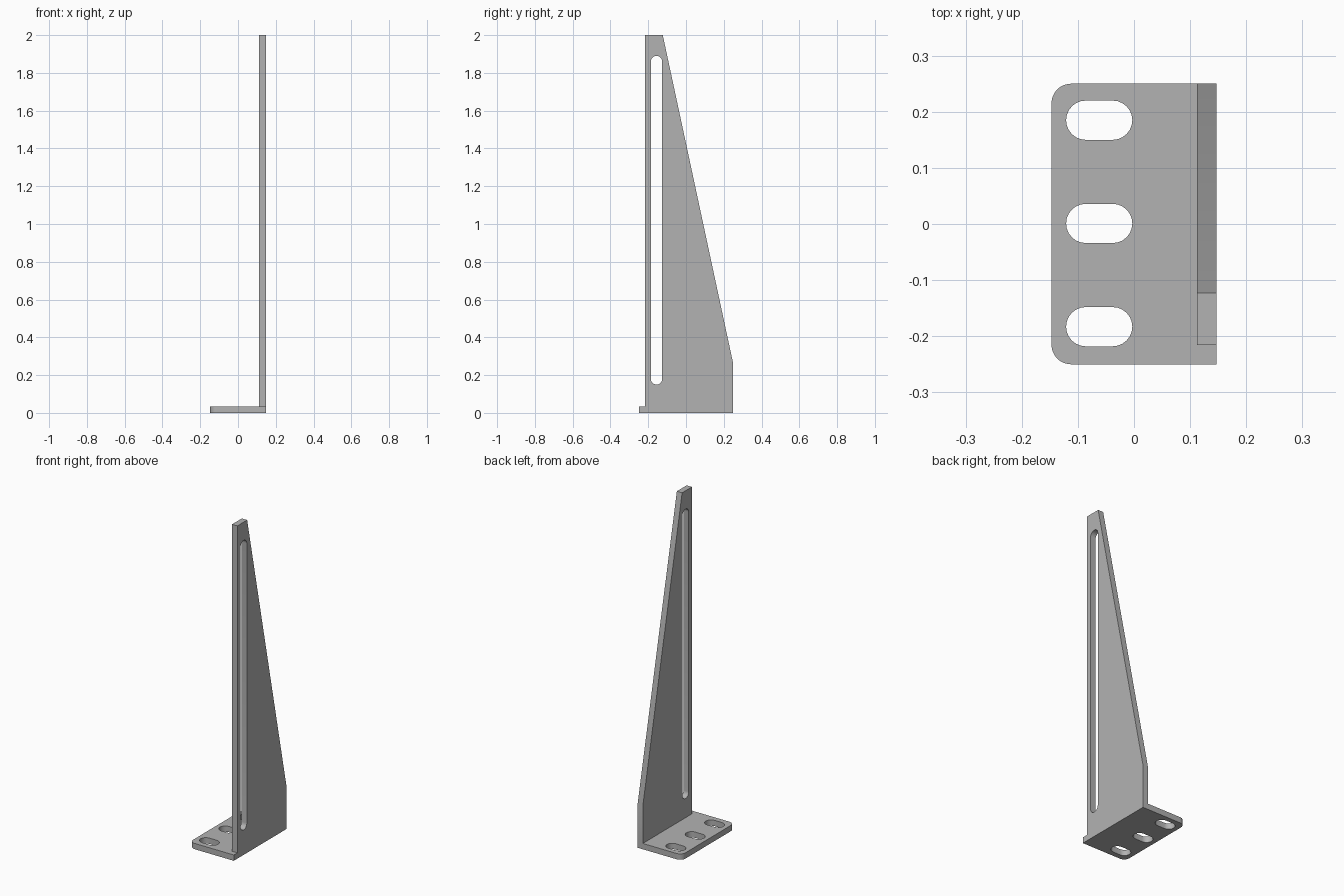
import bpy
import bmesh
from math import cos, sin, pi
from mathutils import Matrix

if "Cube" in bpy.data.objects:
    bpy.data.objects.remove(bpy.data.objects["Cube"])

THICK = 0.035
HALF_X, HALF_Y, TOP = 0.147, 0.25, 2.0

steel = bpy.data.materials.new("grey steel")
steel.use_nodes = True
steel.diffuse_color = (0.45, 0.45, 0.45, 1)
steel.node_tree.nodes["Principled BSDF"].inputs["Base Color"].default_value = steel.diffuse_color


def arc(cx, cy, r, start, end, steps=12):
    """Points on an arc, with angles in quarter turns."""
    angles = [(start + (end - start) * i / steps) * pi / 2 for i in range(steps + 1)]
    return [(cx + r * cos(a), cy + r * sin(a)) for a in angles]


def slot_x(x0, x1, cy, r):
    return arc(x1 - r, cy, r, -1, 1) + arc(x0 + r, cy, r, 1, 3)


def slot_y(cx, y0, y1, r):
    return arc(cx, y1 - r, r, 0, 2) + arc(cx, y0 + r, r, 2, 4)


def plate(name, loops, matrix):
    """Extruded sheet: first loop is the outline, the others are holes."""
    curve = bpy.data.curves.new(name, "CURVE")
    curve.dimensions = "2D"
    curve.fill_mode = "BOTH"
    curve.extrude = THICK / 2
    for loop in loops:
        spline = curve.splines.new("POLY")
        spline.points.add(len(loop) - 1)
        for point, (x, y) in zip(spline.points, loop):
            point.co = (x, y, 0, 1)
        spline.use_cyclic_u = True
    obj = bpy.data.objects.new(name, curve)
    bpy.context.collection.objects.link(obj)
    bpy.ops.object.select_all(action="DESELECT")
    obj.select_set(True)
    bpy.context.view_layer.objects.active = obj
    bpy.ops.object.convert(target="MESH")
    obj = bpy.context.object
    # Weld the caps to the walls and place the sheet
    bm = bmesh.new()
    bm.from_mesh(obj.data)
    bmesh.ops.remove_doubles(bm, verts=bm.verts, dist=0.0001)
    bm.transform(matrix)
    bmesh.ops.recalc_face_normals(bm, faces=bm.faces)
    bm.to_mesh(obj.data)
    bm.free()
    obj.data.materials.clear()
    obj.data.materials.append(steel)
    bpy.ops.object.shade_smooth_by_angle()
    return obj


# Base plate with two rounded corners and three mounting slots
R = 0.035
base = [(HALF_X, -HALF_Y), (HALF_X, HALF_Y)]
base += arc(-HALF_X + R, HALF_Y - R, R, 1, 2)
base += arc(-HALF_X + R, -HALF_Y + R, R, 2, 3)
mounts = [slot_x(-0.121, -0.003, y, R) for y in (-0.183, 0.001, 0.185)]
plate("base_plate", [base] + mounts, Matrix.Translation((0, 0, THICK / 2)))

# Tapered upright with a long adjustment slot, drawn in y and z
upright = [(-0.216, THICK), (HALF_Y, THICK), (HALF_Y, 0.26), (-0.123, TOP), (-0.216, TOP)]
stand = Matrix.Rotation(pi / 2, 4, "Z") @ Matrix.Rotation(pi / 2, 4, "X")
plate("upright_plate", [upright, slot_y(-0.156, 0.15, 1.89, 0.03)],
      Matrix.Translation((HALF_X - THICK / 2, 0, 0)) @ stand)
